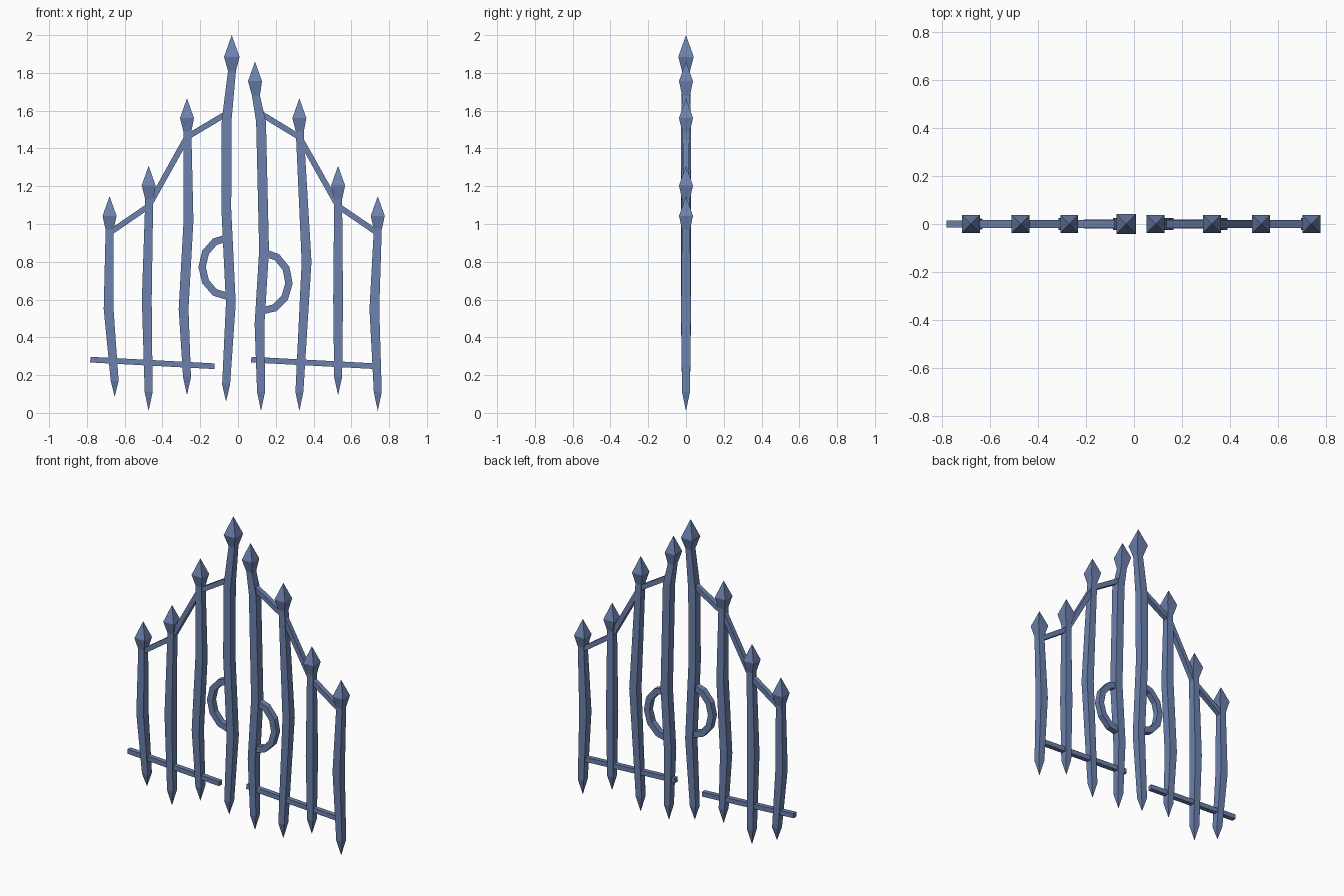
import bpy, bmesh, math
from mathutils import Vector

cube = bpy.data.objects.get("Cube")
if cube:
    bpy.data.objects.remove(cube, do_unlink=True)

iron = bpy.data.materials.new("blue_iron")
iron.use_nodes = True
iron.diffuse_color = (0.15, 0.22, 0.42, 1)
iron.node_tree.nodes["Principled BSDF"].inputs["Base Color"].default_value = iron.diffuse_color


def sweep(name, rings):
    """Square-section solid; each ring is (centre x, centre z, side vector, half depth)."""
    bm = bmesh.new()
    loops = []
    for x, z, side, depth in rings:
        c, d = Vector((x, 0, z)), Vector((0, depth, 0))
        loops.append([bm.verts.new(p) for p in (c - side - d, c + side - d, c + side + d, c - side + d)])
    for a, b in zip(loops, loops[1:]):
        for i in range(4):
            j = (i + 1) % 4
            bm.faces.new((a[i], a[j], b[j], b[i]))
    bm.faces.new(loops[0][::-1])
    bm.faces.new(loops[-1])
    bmesh.ops.remove_doubles(bm, verts=bm.verts, dist=0.0005)
    bmesh.ops.recalc_face_normals(bm, faces=bm.faces)
    mesh = bpy.data.meshes.new(name)
    bm.to_mesh(mesh)
    bm.free()
    mesh.materials.append(iron)
    obj = bpy.data.objects.new(name, mesh)
    bpy.context.collection.objects.link(obj)
    return obj


def post(name, foot, path, tip, head=0.037):
    """Crooked upright: foot spike, shaft through path (bottom to top), spear head."""
    flat = Vector((1, 0, 0))
    stations = [(path[0][0], foot, 0.0001)]
    for i, (x, z) in enumerate(path):
        stations.append((x, z, 0.021 if i in (0, len(path) - 1) else 0.026))
    tx, tz = tip
    stations += [(tx, tz - 0.104 * head / 0.037, head), (tx, tz, 0.0001)]
    sweep(name, [(x, z, flat * w, w) for x, z, w in stations])


def rail(name, path, half, depth):
    """Bar following a path in the gate's plane, with mitred corners."""
    pts = [Vector((x, 0, z)) for x, z in path]
    rings = []
    for i, p in enumerate(pts):
        before = (p - pts[i - 1]).normalized() if i else (pts[1] - p).normalized()
        after = (pts[i + 1] - p).normalized() if i < len(pts) - 1 else before
        t = (before + after).normalized()
        side = Vector((t.z, 0, -t.x)) * half / t.dot(before)
        rings.append((p.x, p.z, side, depth))
    sweep(name, rings)


# Right leaf posts, outside to middle
post("right_outer_post", 0.085, [(-0.653, 0.17), (-0.685, 0.55), (-0.68, 0.97)], (-0.68, 1.147))
post("right_second_post", 0.01, [(-0.473, 0.11), (-0.483, 0.6), (-0.47, 1.13)], (-0.473, 1.308))
post("right_third_post", 0.093, [(-0.27, 0.19), (-0.288, 0.55), (-0.262, 1.02), (-0.268, 1.49)], (-0.27, 1.665))
post("right_middle_post", 0.06, [(-0.063, 0.15), (-0.038, 0.58), (-0.062, 1.08), (-0.06, 1.55), (-0.032, 1.81)],
     (-0.033, 2.0), 0.041)

# Left leaf posts, middle to outside
post("left_middle_post", 0.01, [(0.122, 0.11), (0.114, 0.47), (0.138, 0.86), (0.122, 1.54), (0.095, 1.68)],
     (0.09, 1.86))
post("left_third_post", 0.01, [(0.325, 0.11), (0.363, 0.8), (0.327, 1.49)], (0.325, 1.665))
post("left_second_post", 0.093, [(0.53, 0.19), (0.53, 0.6), (0.53, 1.13)], (0.53, 1.308))
post("left_outer_post", 0.01, [(0.74, 0.11), (0.722, 0.55), (0.74, 0.97)], (0.74, 1.147))

# Sloping top rails and tilted bottom rails
rail("right_top_rail", [(-0.67, 0.96), (-0.473, 1.095), (-0.27, 1.46), (-0.06, 1.585)], 0.015, 0.016)
rail("left_top_rail", [(0.12, 1.585), (0.325, 1.46), (0.53, 1.095), (0.735, 0.955)], 0.015, 0.016)
rail("right_bottom_rail", [(-0.782, 0.282), (-0.125, 0.247)], 0.015, 0.015)
rail("left_bottom_rail", [(0.07, 0.282), (0.73, 0.247)], 0.015, 0.015)

# Half-ring handles on the two middle posts
for name, x, z, reach, tilt in (("right_handle", -0.055, 0.772, -0.135, 0.0),
                                ("left_handle", 0.13, 0.694, 0.14, -0.05)):
    arc = []
    for i in range(7):
        a = math.radians(90 - 30 * i) + tilt
        arc.append((x + reach * math.cos(a), z + 0.155 * math.sin(a)))
    rail(name, arc, 0.019, 0.019)
